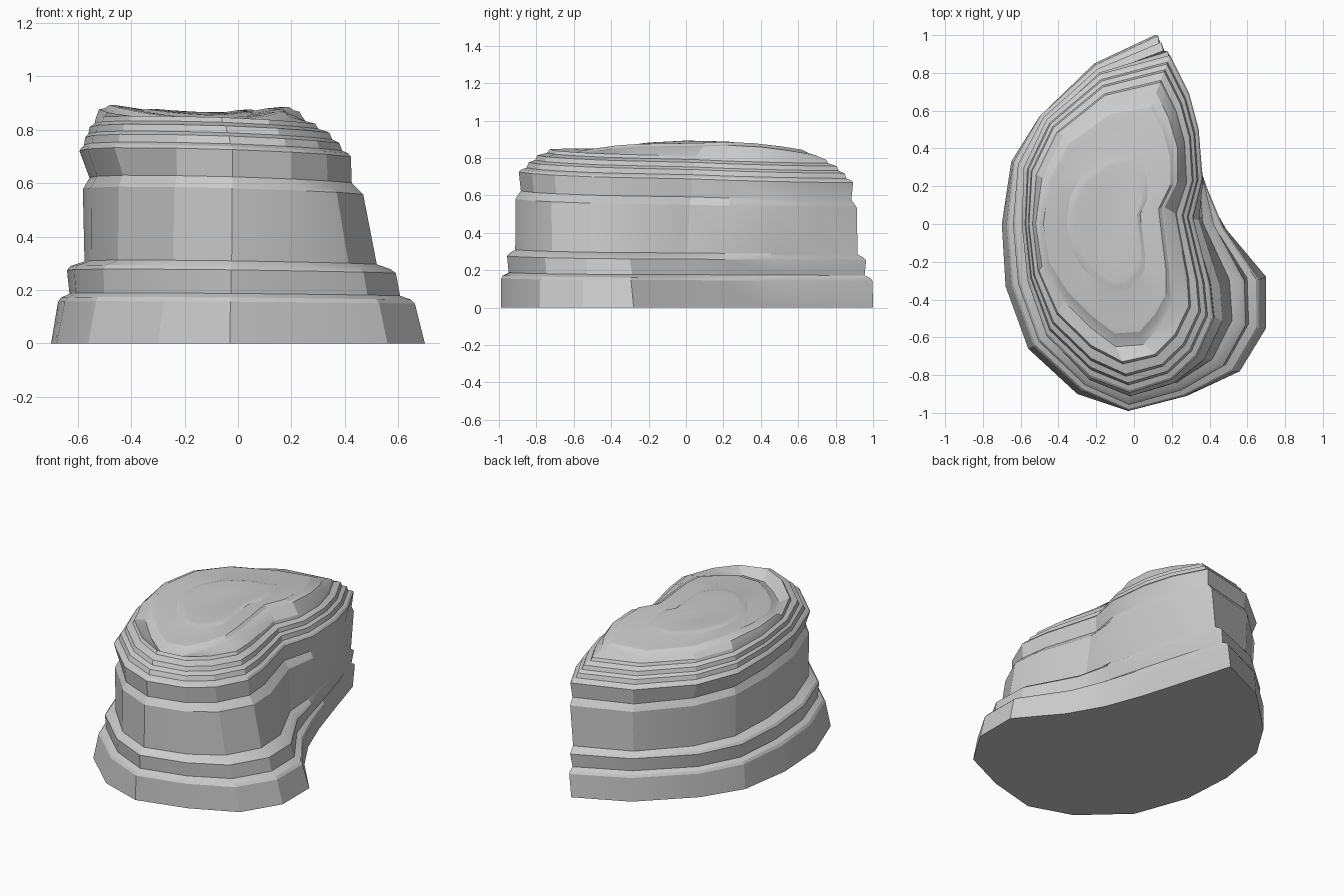
import bpy, bmesh
from mathutils import Vector

if "Cube" in bpy.data.objects:
    bpy.data.objects.remove(bpy.data.objects["Cube"])

# Three matching 17-point outlines, anticlockwise from the right-hand bulge
BASE = [(.70, -.28), (.70, -.55), (.56, -.78), (.28, -.91), (-.03, -.99), (-.30, -.90),
        (-.56, -.66), (-.68, -.33), (-.70, 0), (-.65, .33), (-.50, .57), (-.21, .85),
        (.11, 1.0), (.19, .72), (.28, .42), (.37, .18), (.49, -.03)]
CLIFF = [(.40, -.32), (.42, -.50), (.33, -.70), (.20, -.82), (-.02, -.89), (-.23, -.81),
         (-.46, -.59), (-.56, -.30), (-.59, 0), (-.58, .30), (-.46, .55), (-.18, .79),
         (.19, .89), (.29, .69), (.34, .50), (.36, .24), (.31, .03)]
TOP = [(.17, -.25), (.17, -.37), (.11, -.48), (.03, -.57), (-.10, -.58), (-.22, -.49),
       (-.35, -.36), (-.45, -.20), (-.48, 0), (-.45, .22), (-.35, .42), (-.13, .58),
       (.09, .62), (.15, .50), (.19, .36), (.19, .20), (.13, .08)]
CENTRE = [(-.14, 0)] * 17

# Terraces: (from outline, to outline, blend, height, outward lip)
LAYERS = [(BASE, CLIFF, *v) for v in
          [(0, 0, 0), (.18, .15, .017), (.21, .165, .01), (.30, .18, -.012),
           (.41, .265, .008), (.46, .28, 0), (.60, .298, -.017), (.84, .56, .006),
           (.88, .575, 0), (.95, .602, -.012), (1, .70, .004)]]
LAYERS += [(CLIFF, TOP, *v) for v in
           [(.03, .712, 0), (.12, .722, 0), (.16, .75, 0), (.27, .763, 0), (.31, .788, 0),
            (.48, .802, 0), (.52, .82, 0)]]
CROWN = [(TOP, CENTRE, *v) for v in
         [(-.12, .845, 0), (-.06, .852, 0), (0, .868, 0), (.07, .87, 0), (.36, .862, 0),
          (.42, .87, 0), (.48, .871, 0), (.75, .862, 0)]]


def tilt(x, y, z):
    return z * (1 - .05 * x - .04 * y)


def dish(x, y, z):
    return z + .2 * (x + .12) ** 2 - (.12 if y > .1 else .08) * (y - .1) ** 2


bm = bmesh.new()


def ring(layer, height):
    a, b, t, z, lip = layer
    verts = []
    for p, q in zip(a, b):
        # the left wall steps in sooner than the right-hand bulge
        s = t ** .55 if a is BASE and p[0] < -.2 else t
        v = Vector(p).lerp(Vector(q), s)
        v += lip * v.normalized()
        zz = height(v.x, v.y, z)
        # slight undercut along the left wall
        if v.x < -.4 and .29 < z < .61:
            v.x += .025
        verts.append(bm.verts.new((v.x, v.y, zz)))
    return verts


# Loft the terraces from the ground to the crown
rings = [ring(l, tilt) for l in LAYERS] + [ring(l, dish) for l in CROWN]
for lo, hi in zip(rings, rings[1:]):
    for i in range(17):
        j = (i + 1) % 17
        bm.faces.new((lo[i], lo[j], hi[j], hi[i]))

# Close the crown and the underside
tip = bm.verts.new((-.14, 0, .858))
for i in range(17):
    bm.faces.new((rings[-1][i], rings[-1][(i + 1) % 17], tip))
bm.faces.new(rings[0][::-1])
bmesh.ops.recalc_face_normals(bm, faces=bm.faces)

mesh = bpy.data.meshes.new("terraced_rock")
bm.to_mesh(mesh)
bm.free()
rock = bpy.data.objects.new("terraced_rock", mesh)
bpy.context.collection.objects.link(rock)
bpy.context.view_layer.objects.active = rock
rock.select_set(True)
bpy.ops.object.shade_smooth_by_angle(angle=.35)
